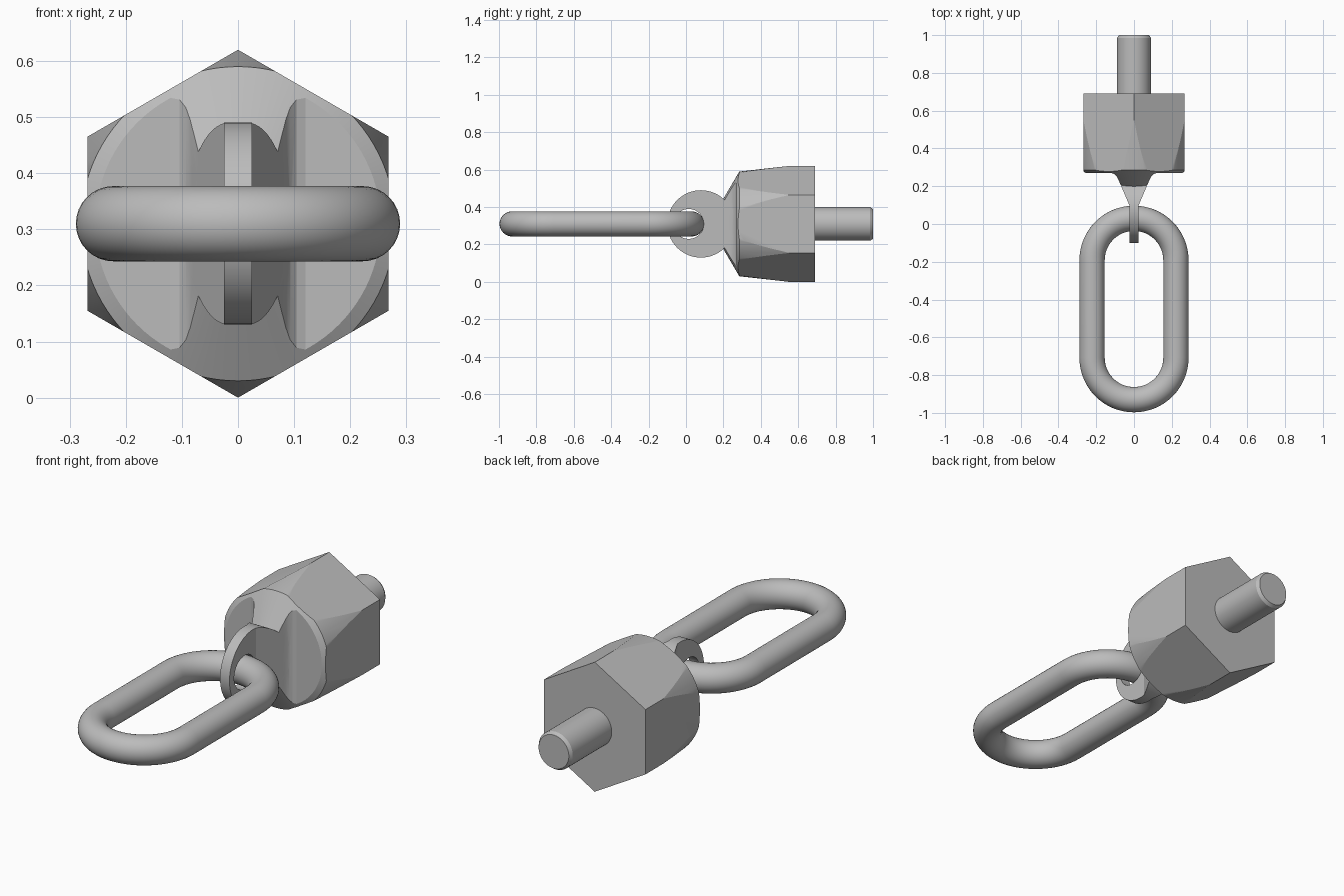
import bpy
import bmesh
from math import sin, cos, pi, radians
from mathutils import Matrix, Vector

MID = 0.31  # height of the main axis

default = bpy.data.objects.get("Cube")
if default:
    bpy.data.objects.remove(default, do_unlink=True)

steel = bpy.data.materials.new("grey_steel")
steel.use_nodes = True
STEEL = (0.5, 0.5, 0.5, 1)
steel.diffuse_color = STEEL
steel.node_tree.nodes["Principled BSDF"].inputs["Base Color"].default_value = STEEL


def finish(name, bm):
    bmesh.ops.recalc_face_normals(bm, faces=bm.faces)
    mesh = bpy.data.meshes.new(name)
    bm.to_mesh(mesh)
    bm.free()
    mesh.materials.append(steel)
    obj = bpy.data.objects.new(name, mesh)
    bpy.context.collection.objects.link(obj)
    return obj


def prism(name, points, direction):
    """Extrude a closed outline of 3D points along a vector."""
    bm = bmesh.new()
    face = bm.faces.new([bm.verts.new(p) for p in points])
    ext = bmesh.ops.extrude_face_region(bm, geom=[face])
    verts = [v for v in ext["geom"] if isinstance(v, bmesh.types.BMVert)]
    bmesh.ops.translate(bm, verts=verts, vec=direction)
    return finish(name, bm)


def lathe(name, profile, sides=96):
    """Solid of (radius, y) points turned about the main axis."""
    bm = bmesh.new()
    rings = [[bm.verts.new((r * cos(2 * pi * i / sides), y, MID + r * sin(2 * pi * i / sides)))
              for i in range(sides)] for r, y in profile]
    for a, b in zip(rings, rings[1:]):
        for i in range(sides):
            j = (i + 1) % sides
            bm.faces.new((a[i], a[j], b[j], b[i]))
    bm.faces.new(rings[0])
    bm.faces.new(rings[-1])
    return finish(name, bm)


def cross_disc(name, y, radius, half, sides=96):
    """Disc whose axis runs along x."""
    pts = [(-half, y + radius * cos(2 * pi * i / sides), MID + radius * sin(2 * pi * i / sides))
           for i in range(sides)]
    return prism(name, pts, (2 * half, 0, 0))


def combine(target, tool, operation, keep=False):
    mod = target.modifiers.new(operation, "BOOLEAN")
    mod.operation = operation
    mod.solver = "EXACT"
    mod.object = tool
    bpy.context.view_layer.objects.active = target
    bpy.ops.object.modifier_apply(modifier=mod.name)
    if not keep:
        bpy.data.objects.remove(tool, do_unlink=True)


def smooth(obj, angle=30):
    bpy.ops.object.select_all(action="DESELECT")
    obj.select_set(True)
    bpy.context.view_layer.objects.active = obj
    bpy.ops.object.shade_smooth_by_angle(angle=radians(angle))


# Hexagonal body with turned, conical front
body = prism("hex_body", [(0.31 * sin(i * pi / 3), 0.15, MID + 0.31 * cos(i * pi / 3)) for i in range(6)],
             (0, 0.54, 0))
combine(body, lathe("turned_envelope", [(0.05, 0.15), (0.135, 0.2), (0.28, 0.285),
                                        (0.313, 0.58), (0.313, 0.8)]), "INTERSECT")

# Plan outline: thin eye, flaring neck, flat shoulders
half = [(0.025, -0.2), (0.025, 0.1), (0.07, 0.205), (0.085, 0.24), (0.093, 0.254),
        (0.104, 0.264), (0.12, 0.27), (0.4, 0.27), (0.4, 0.8)]
outline = half + [(-x, y) for x, y in reversed(half)]
plan = prism("plan_outline", [(x, y, -0.2) for x, y in outline], (0, 0, 1))
combine(body, plan, "INTERSECT", keep=True)

# Rounded eye lug, blended into the neck and pierced for the link
lug = cross_disc("eye_lug", 0.08, 0.18, 0.3)
combine(lug, plan, "INTERSECT")
combine(body, lug, "UNION")
combine(body, cross_disc("eye_hole", 0.015, 0.08, 0.2, 48), "DIFFERENCE")
smooth(body, 20)

# Threaded end shank with chamfered tip
shank = lathe("shank", [(0.09, 0.68), (0.09, 0.985), (0.08, 1.0)], 64)
smooth(shank)

# Oval link: round bar swept along a stadium path
WIDTH, BAR = 0.222, 0.067
path = []
for centre, start in ((-0.192, 0), (-0.708, pi)):
    for i in range(33):
        a = start + pi * i / 32
        path.append((Vector((WIDTH * cos(a), centre + WIDTH * sin(a), MID)), Vector((cos(a), sin(a), 0))))
bm = bmesh.new()
SIDES = 32
loops = [[bm.verts.new(p + out * BAR * cos(2 * pi * k / SIDES) + Vector((0, 0, BAR * sin(2 * pi * k / SIDES))))
          for k in range(SIDES)] for p, out in path]
for a, b in zip(loops, loops[1:] + loops[:1]):
    for k in range(SIDES):
        m = (k + 1) % SIDES
        bm.faces.new((a[k], a[m], b[m], b[k]))
link = finish("oval_link", bm)
smooth(link, 60)
